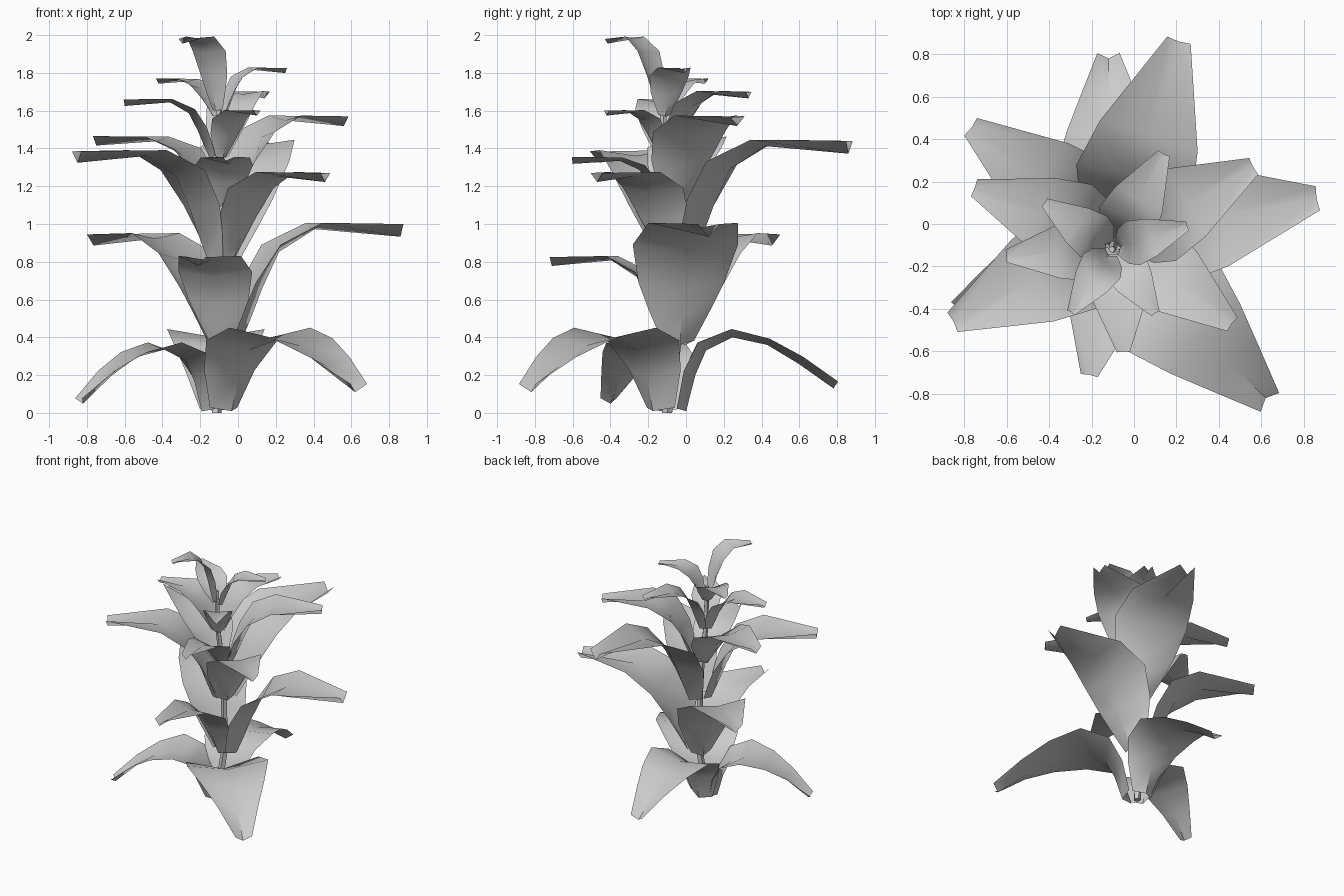
import bpy, math
from mathutils import Vector

if "Cube" in bpy.data.objects:
    bpy.data.objects.remove(bpy.data.objects["Cube"])

# leaf profiles: (reach, height, half width, cup depth), relative to leaf size
UPRIGHT = [(.10, 0, .09, .06), (.17, .28, .175, .08), (.225, .52, .24, .085),
           (.32, .86, .295, .06), (.52, 1.07, .25, .035), (1, 1, .06, .07)]
DROOP = [(.11, .01, .10, .06), (.165, .20, .185, .075), (.23, .33, .26, .07),
         (.39, .40, .295, .05), (.60, .36, .225, .04), (.79, .26, .145, .05),
         (1, .13, .06, .05)]


def shade(ob):
    bpy.ops.object.select_all(action='DESELECT')
    ob.select_set(True)
    bpy.context.view_layer.objects.active = ob
    bpy.ops.object.shade_smooth_by_angle(angle=math.radians(50))


def make(name, verts, faces):
    me = bpy.data.meshes.new(name)
    me.from_pydata(verts, [], faces)
    ob = bpy.data.objects.new(name, me)
    bpy.context.collection.objects.link(ob)
    shade(ob)
    return ob


def leaf(name, root, tip, base, height, profile, droop=0):
    """Folded blade running from the stem point root to the tip (x, y)."""
    out = Vector((tip[0] - root[0], tip[1] - root[1], 0))
    R = out.length
    out.normalize()
    up = Vector((0, 0, 1))
    side = up.cross(out)
    pts = [(r * R, base + h * height - droop * r ** 4) for r, h, w, c in profile]
    verts, faces = [], []
    for i, (r, h, w, c) in enumerate(profile):
        a, b = pts[max(i - 1, 0)], pts[min(i + 1, len(pts) - 1)]
        t = Vector((b[0] - a[0], b[1] - a[1])).normalized()
        normal = up * t.x - out * t.y
        mid = Vector((root[0], root[1], 0)) + out * pts[i][0] + up * pts[i][1]
        edge = mid + normal * c * R
        verts += [edge - side * w * R, mid, edge + side * w * R]
        if i:
            k = 3 * i
            faces += [(k - 3, k - 2, k + 1, k), (k - 2, k - 1, k + 2, k + 1)]
    make(name, verts, faces)


# drooping bottom leaves: tip x, tip y, height scale, extra tip droop
for i, (x, y, s, d) in enumerate([(.62, -.82, 1, .02), (-.82, -.40, .84, .06),
                                  (-.12, .78, 1, 0)]):
    leaf(f"bottom_leaf_{i + 1}", (-.115, -.095), (x, y), 0, s, DROOP, d)

# upright whorls: stem point, then (tip x, tip y, top z) of each leaf
WHORLS = [
    ((-.085, -.05, .36), [(.86, .12, 1.0), (-.765, .455, .945), (-.21, -.71, .825)]),
    ((-.08, -.06, .80), [(-.85, -.46, 1.385), (.21, .86, 1.44), (.46, -.47, 1.27)]),
    ((-.085, -.08, 1.09), [(.56, .27, 1.57), (-.75, .17, 1.465), (-.05, -.6, 1.355)]),
    ((-.10, -.11, 1.35), [(-.6, -.15, 1.66), (.14, .33, 1.70), (.10, -.42, 1.60)]),
    ((-.10, -.12, 1.57), [(.25, -.01, 1.825), (-.42, .10, 1.77), (-.295, -.415, 1.98)]),
]
for n, (root, leaves) in enumerate(WHORLS):
    for i, (x, y, top) in enumerate(leaves):
        R = math.hypot(x - root[0], y - root[1])
        z = root[2] + (.03 if top > 1.9 else 0)
        leaf(f"whorl_{n + 1}_leaf_{i + 1}", root, (x, y), z, top - .07 * R - z, UPRIGHT)

# slim, slightly bent stem tapering towards the top
path = [(-.115, -.10, 0)] + [w[0] for w in WHORLS] + [(-.105, -.12, 1.68)]
S = 5
verts, faces = [], []
for j, (x, y, z) in enumerate(path):
    rad = .028 - .002 * j
    for k in range(S):
        a = 2 * math.pi * k / S
        verts.append((x + rad * math.cos(a), y + rad * math.sin(a), z))
        if j:
            m = (k + 1) % S
            faces.append(((j - 1) * S + k, (j - 1) * S + m, j * S + m, j * S + k))
faces += [tuple(range(S))[::-1], tuple(range(len(verts) - S, len(verts)))]
make("stem", verts, faces)
